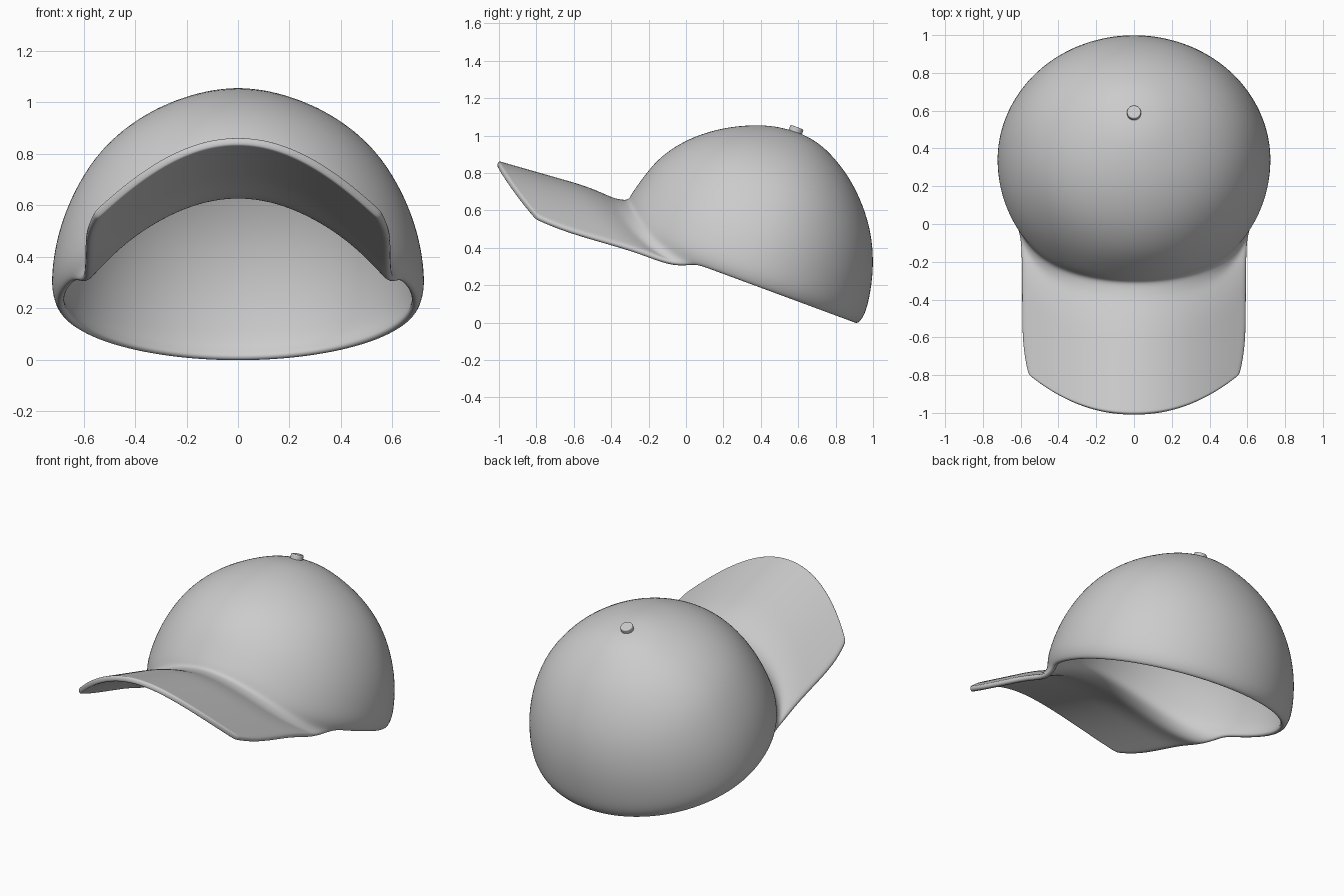
import bpy, bmesh, math
from mathutils import Vector

if "Cube" in bpy.data.objects:
    bpy.data.objects.remove(bpy.data.objects["Cube"])

# Crown frame: rim plane tilted back, w runs up the axis, u runs to the back
ORIGIN = Vector((0, 0.31, 0.225))
AXIS = Vector((0, 0.347, 0.938))
BACK = Vector((0, 0.938, -0.347))
TOP = 0.845
N = 48            # columns round the crown
HALF = 9          # brim columns each side of the centre

# height w, radius to back, side, front
SECTIONS = [
    (0.845, 0.0, 0.0, 0.0), (0.832, 0.10, 0.115, 0.125),
    (0.803, 0.19, 0.22, 0.235), (0.718, 0.335, 0.395, 0.407),
    (0.598, 0.46, 0.535, 0.556), (0.472, 0.553, 0.62, 0.648),
    (0.338, 0.615, 0.68, 0.698), (0.213, 0.651, 0.714, 0.729),
    (0.085, 0.671, 0.728, 0.737), (0.025, 0.665, 0.718, 0.73),
    (-0.012, 0.647, 0.70, 0.715)]


def radii(w):
    for p, q in zip(SECTIONS, SECTIONS[1:]):
        if w >= q[0] - 1e-6:
            k = (p[0] - w) / (p[0] - q[0])
            return [math.sqrt(max(0, a * a + (b * b - a * a) * k))
                    for a, b in zip(p[1:], q[1:])]
    return SECTIONS[-1][1:]


def crown_point(i, w):
    a = 2 * math.pi * i / N
    j = min(i, N - i)
    lift = 0.2 * math.cos(j / HALF * math.pi / 2) ** 2 if j < HALF else 0
    w = TOP - (TOP - w) * (TOP - lift) / TOP
    b, s, f = radii(w)
    c = math.cos(a)
    u = -(f if c > 0 else b) * c
    return ORIGIN + AXIS * w + BACK * u + Vector((s * math.sin(a), 0, 0))


def smooth(t):
    t = max(0, min(1, t))
    return t * t * (3 - 2 * t)


def brim_point(rim, edge_x, t):
    q = rim.x / edge_x
    width = 0.6 + (edge_x - 0.6) * max(0, 1 - t / 0.25) ** 2
    width -= 0.035 * max(0, (t - 0.7) / 0.3) ** 2
    x = q * width
    tip = -1.005 + 0.21 * abs(q) ** 2.2
    y = rim.y + (tip - rim.y) * t
    z = 0.68 - 0.285 * (y + 0.35) - 0.85 * x * x + 0.35 * x ** 4
    k = smooth(t / 0.3)
    return Vector((x, y, rim.z + (z - rim.z) * k))


# Crown and brim as one continuous sheet
bm = bmesh.new()
apex = bm.verts.new(ORIGIN + AXIS * TOP)
rows = [[bm.verts.new(crown_point(i, s[0])) for i in range(N)] for s in SECTIONS[1:]]
for i in range(N):
    j = (i + 1) % N
    bm.faces.new((apex, rows[0][i], rows[0][j]))
    for r0, r1 in zip(rows, rows[1:]):
        bm.faces.new((r0[i], r1[i], r1[j], r0[j]))

prev = [rows[-1][i % N] for i in range(-HALF, HALF + 1)]
rim = [v.co.copy() for v in prev]
for t in (0.06, 0.13, 0.22, 0.36, 0.52, 0.68, 0.82, 0.92, 0.975, 1.0):
    cur = [bm.verts.new(brim_point(p, rim[-1].x, t)) for p in rim]
    for k in range(2 * HALF):
        bm.faces.new((prev[k], cur[k], cur[k + 1], prev[k + 1]))
    prev = cur

bm.normal_update()
if apex.link_faces[0].normal.z < 0:
    bmesh.ops.reverse_faces(bm, faces=bm.faces[:])
for f in bm.faces:
    f.smooth = True
mesh = bpy.data.meshes.new("cap_shell")
bm.to_mesh(mesh)
bm.free()
cap = bpy.data.objects.new("cap_shell", mesh)
bpy.context.collection.objects.link(cap)
solid = cap.modifiers.new("Thickness", 'SOLIDIFY')
solid.thickness = 0.033
solid.offset = -1
sub = cap.modifiers.new("Smooth", 'SUBSURF')
sub.levels = sub.render_levels = 2

# Button on top of the crown
bpy.ops.mesh.primitive_cylinder_add(
    vertices=32, radius=0.037, depth=0.04,
    location=ORIGIN + AXIS * (TOP + 0.003) - BACK * 0.018,
    rotation=(-math.atan2(AXIS.y, AXIS.z), 0, 0))
button = bpy.context.object
button.name = "top_button"
bev = button.modifiers.new("Bevel", 'BEVEL')
bev.width = 0.006
bev.segments = 3
bpy.ops.object.shade_smooth_by_angle()
